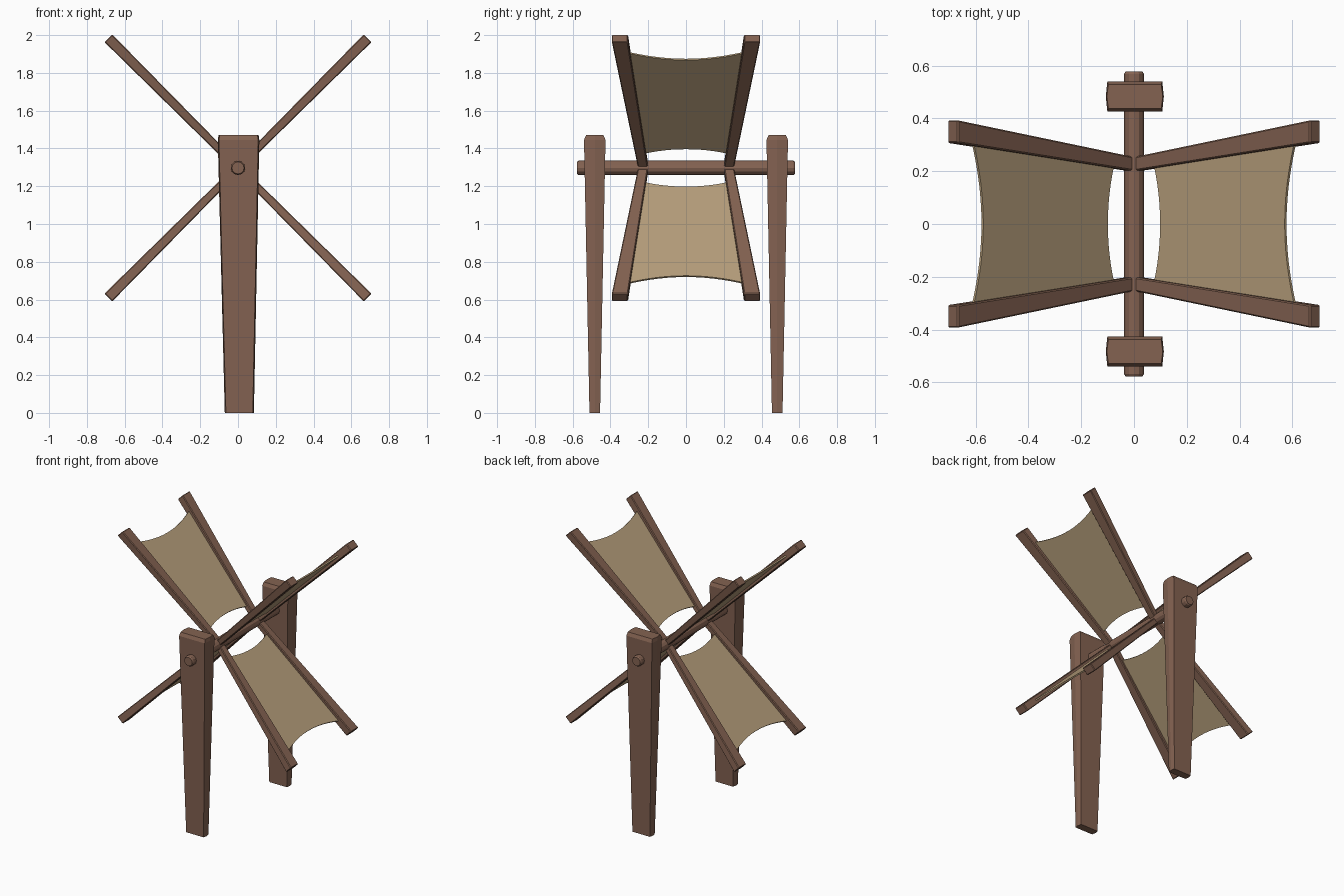
import bpy, bmesh, math
from mathutils import Matrix, Vector

if "Cube" in bpy.data.objects:
    bpy.data.objects.remove(bpy.data.objects["Cube"])

HUB = 1.297


def material(name, rgb):
    m = bpy.data.materials.new(name)
    m.diffuse_color = (*rgb, 1)
    m.use_nodes = True
    m.node_tree.nodes["Principled BSDF"].inputs["Base Color"].default_value = m.diffuse_color
    return m


wood = material("brown wood", (0.23, 0.123, 0.083))
cloth = material("tan canvas", (0.47, 0.345, 0.2))


def finish(bm, name, mat, bevel=0):
    bmesh.ops.recalc_face_normals(bm, faces=bm.faces)
    me = bpy.data.meshes.new(name)
    bm.to_mesh(me)
    bm.free()
    me.materials.append(mat)
    ob = bpy.data.objects.new(name, me)
    bpy.context.collection.objects.link(ob)
    if bevel:
        mod = ob.modifiers.new("soft edges", "BEVEL")
        mod.width = bevel
        mod.segments = 1
        mod.limit_method = "ANGLE"
        mod.angle_limit = math.radians(40)
    return ob


def loft(sections):
    """Solid through matching rings of points, capped at both ends."""
    bm = bmesh.new()
    rings = [[bm.verts.new(p) for p in s] for s in sections]
    n = len(rings[0])
    for a, b in zip(rings, rings[1:]):
        for i in range(n):
            j = (i + 1) % n
            bm.faces.new((a[i], a[j], b[j], b[i]))
    bm.faces.new(rings[0])
    bm.faces.new(rings[-1])
    return bm


# Tapered posts, slightly ridged on their narrow sides, with chamfered tops
def post_ring(z, cx, hx, hy, y):
    ridge = 0.006
    return [(cx - hx, y - hy, z), (cx + hx, y - hy, z), (cx + hx + ridge, y, z),
            (cx + hx, y + hy, z), (cx - hx, y + hy, z), (cx - hx - ridge, y, z)]


for side, label in ((-1, "front_post"), (1, "back_post")):
    y = side * 0.483
    finish(loft([post_ring(0, 0.007, 0.071, 0.028, y),
                 post_ring(1.445, 0.003, 0.104, 0.057, y),
                 post_ring(1.47, 0.003, 0.1, 0.046, y)]), label, wood)

# Axle with chamfered ends
axle = []
for y, r in ((-0.578, 0.032), (-0.568, 0.038), (0.568, 0.038), (0.578, 0.032)):
    axle.append([(r * math.cos(i * math.tau / 12), y, HUB + r * math.sin(i * math.tau / 12))
                 for i in range(12)])
finish(loft(axle), "axle", wood)


# Blades: two splayed beams and a canvas between them, built along local x
def beam_ring(r, y0, y1, t):
    return [(r, y0, -t), (r, y1, -t), (r, y1, t), (r, y0, t)]


for k in range(4):
    turn = (Matrix.Translation(Vector((0, 0, HUB)))
            @ Matrix.Rotation(math.radians(45 + 90 * k), 4, "Y"))
    for s in (-1, 1):
        bm = loft([beam_ring(0.012, s * 0.2, s * 0.253, 0.02),
                   beam_ring(0.971, s * 0.307, s * 0.393, 0.029)])
        finish(bm, f"blade_beam_{k}_{'front' if s < 0 else 'back'}", wood,
               0.005).matrix_world = turn

    # Canvas with concave inner and outer edges
    bm = bmesh.new()
    n, cols = 12, []
    for i in range(n + 1):
        u = -1 + 2 * i / n
        r0, r1 = 0.145 - 0.035 * u * u, 0.812 + 0.05 * u * u
        cols.append([bm.verts.new((r, u * (0.215 + 0.1 * r), 0)) for r in (r0, r1)])
    for a, b in zip(cols, cols[1:]):
        bm.faces.new((a[0], a[1], b[1], b[0]))
    sail = finish(bm, f"canvas_{k}", cloth)
    sail.matrix_world = turn
    mod = sail.modifiers.new("thickness", "SOLIDIFY")
    mod.thickness = 0.01
    mod.offset = 0
